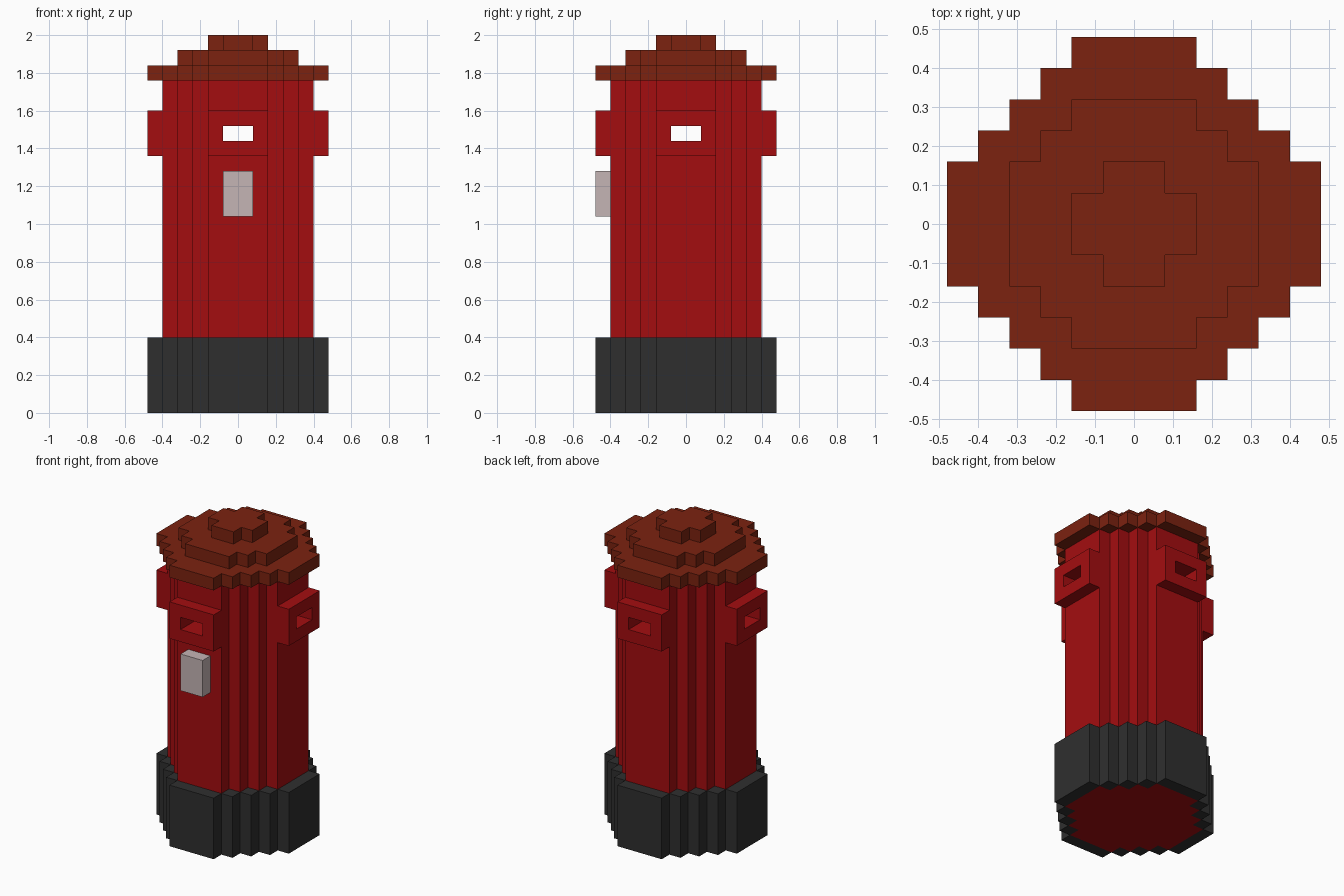
import bpy
import bmesh
from math import pi
from mathutils import Matrix

U = 0.08  # one block

default = bpy.data.objects.get("Cube")
if default:
    bpy.data.objects.remove(default, do_unlink=True)


def material(name, rgb):
    mat = bpy.data.materials.new(name)
    mat.use_nodes = True
    color = (*rgb, 1.0)
    mat.diffuse_color = color
    mat.node_tree.nodes["Principled BSDF"].inputs["Base Color"].default_value = color
    return mat


red = material("post red", (0.37, 0.004, 0.005))
brown = material("rust brown", (0.2, 0.016, 0.005))
charcoal = material("charcoal", (0.028, 0.028, 0.028))
grey = material("warm grey", (0.56, 0.46, 0.46))


def stepped_round(radius, flat):
    """Stair-stepped round outline in blocks; flat is half of each straight side."""
    quarter = [(radius, flat)]
    x, y = radius, flat
    while x > flat:
        x -= 1
        quarter.append((x, y))
        if x > flat:
            y += 1
            quarter.append((x, y))
        else:
            break
    # Finish the stair on the top flat side
    if quarter[-1][1] != radius:
        quarter.append((flat, radius))
    points = []
    for _ in range(4):
        points += quarter
        quarter = [(-b, a) for a, b in quarter]
    return points


def rectangle(x0, x1, y0, y1):
    return [(x0, y0), (x1, y0), (x1, y1), (x0, y1)]


def prism(name, outline, z0, z1, mat, turn=0.0):
    """Extrude an outline from z0 to z1, all in blocks."""
    bm = bmesh.new()
    face = bm.faces.new([bm.verts.new((x * U, y * U, z0 * U)) for x, y in outline])
    new = bmesh.ops.extrude_face_region(bm, geom=[face])["geom"]
    verts = [v for v in new if isinstance(v, bmesh.types.BMVert)]
    bmesh.ops.translate(bm, verts=verts, vec=(0, 0, (z1 - z0) * U))
    bmesh.ops.rotate(bm, verts=bm.verts, matrix=Matrix.Rotation(turn, 3, "Z"))
    bmesh.ops.recalc_face_normals(bm, faces=bm.faces)
    mesh = bpy.data.meshes.new(name)
    bm.to_mesh(mesh)
    bm.free()
    mesh.materials.append(mat)
    obj = bpy.data.objects.new(name, mesh)
    bpy.context.collection.objects.link(obj)
    return obj


def cut(obj, cutter):
    mod = obj.modifiers.new("cut", "BOOLEAN")
    mod.operation = "DIFFERENCE"
    mod.solver = "EXACT"
    mod.object = cutter
    bpy.context.view_layer.objects.active = obj
    bpy.ops.object.modifier_apply(modifier=mod.name)


# Cutters: the letter tunnels and the core of the base
slots = [prism("slot_cutter", rectangle(-1, 1, -8, 8), 18, 19, red, a) for a in (0, pi / 2)]
core = prism("core_cutter", stepped_round(5, 2), -1, 6, red)

# Base collar around the column
base = prism("base", stepped_round(6, 2), 0, 5, charcoal)
cut(base, core)

# Column with two crossing letter tunnels
column = prism("column", stepped_round(5, 2), 0, 22, red)
for slot in slots:
    cut(column, slot)

# Slot hoods on all four sides
for i, side in enumerate(("front", "left", "back", "right")):
    hood = prism(side + "_slot_hood", rectangle(-2, 2, -6, -5), 17, 20, red, i * pi / 2)
    cut(hood, slots[i % 2])

# Notice plate on the front
prism("notice_plate", rectangle(-1, 1, -6, -5), 13, 16, grey)

# Three-tier cap
prism("cap_rim", stepped_round(6, 2), 22, 23, brown)
prism("cap_middle", stepped_round(4, 2), 23, 24, brown)
prism("cap_top", stepped_round(2, 1), 24, 25, brown)

for helper in (*slots, core):
    bpy.data.objects.remove(helper, do_unlink=True)
